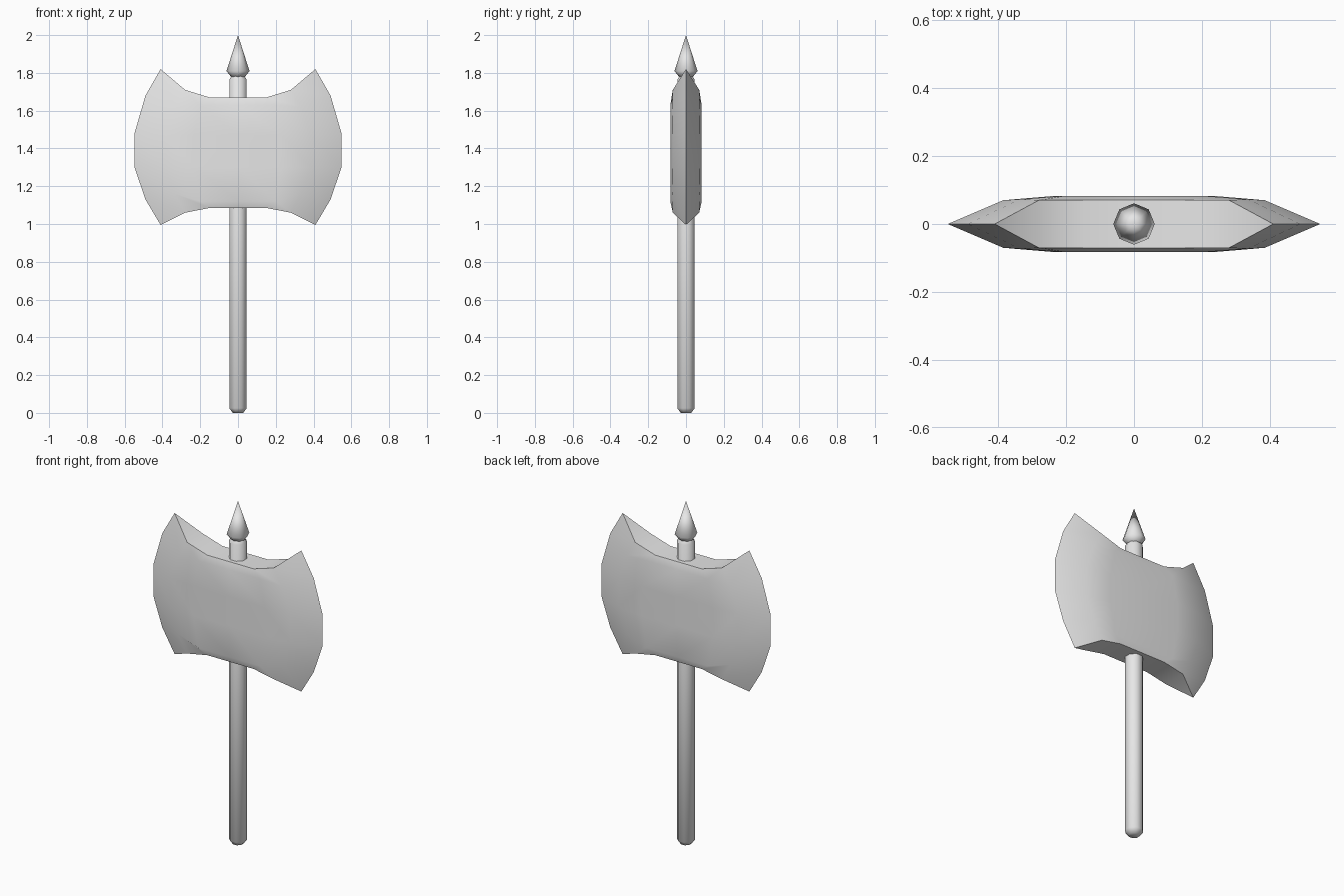
import bpy, bmesh, math

cube = bpy.data.objects.get("Cube")
if cube:
    bpy.data.objects.remove(cube, do_unlink=True)

steel = bpy.data.materials.new("plain_grey")
steel.use_nodes = True
steel.diffuse_color = (0.8, 0.8, 0.8, 1)
steel.node_tree.nodes["Principled BSDF"].inputs["Base Color"].default_value = (0.8, 0.8, 0.8, 1)


def finish(bm, name):
    """Turn a bmesh into a smooth-shaded object with sharp creases."""
    bmesh.ops.remove_doubles(bm, verts=bm.verts, dist=0.0005)
    bmesh.ops.recalc_face_normals(bm, faces=bm.faces)
    mesh = bpy.data.meshes.new(name)
    bm.to_mesh(mesh)
    bm.free()
    mesh.materials.append(steel)
    obj = bpy.data.objects.new(name, mesh)
    bpy.context.collection.objects.link(obj)
    bpy.ops.object.select_all(action='DESELECT')
    obj.select_set(True)
    bpy.context.view_layer.objects.active = obj
    bpy.ops.object.shade_smooth_by_angle(angle=math.radians(55))
    return obj


def lathe(name, profile, turn):
    """Eight-sided turned part from (radius, height) pairs."""
    bm = bmesh.new()
    rings = []
    for r, z in profile:
        angles = [turn + math.tau * i / 8 for i in range(8)]
        rings.append([bm.verts.new((r * math.cos(a), r * math.sin(a), z)) for a in angles])
    for low, high in zip(rings, rings[1:]):
        for i in range(8):
            j = (i + 1) % 8
            bm.faces.new((low[i], low[j], high[j], high[i]))
    bm.faces.new(rings[0])
    if profile[-1][0] > 0.001:
        bm.faces.new(rings[-1])
    return finish(bm, name)


# Shaft with chamfered ends, and the spike on top
lathe("handle", [(0.03, 0), (0.05, 0.025), (0.05, 1.765), (0.035, 1.785)], math.pi / 8)
lathe("top_spike", [(0.034, 1.775), (0.061, 1.81), (0, 2.0)], 0)

# Double blade: columns of (x, half thickness, z) from the middle to the cutting edge
rim = [(0.15, 0.07, 1.67), (0.20, 0.083, 1.63), (0.23, 0.083, 1.47),
       (0.23, 0.083, 1.30), (0.20, 0.083, 1.12), (0.15, 0.07, 1.085)]
cheek = [(0.28, 0.07, 1.71), (0.335, 0.073, 1.62), (0.385, 0.07, 1.47),
         (0.385, 0.07, 1.30), (0.335, 0.073, 1.16), (0.28, 0.07, 1.06)]
edge = [(0.41, 0, 1.82), (0.49, 0, 1.68), (0.548, 0, 1.48),
        (0.548, 0, 1.30), (0.49, 0, 1.13), (0.41, 0, 0.995)]
middle = [(0, y, z) for x, y, z in rim]
half = [rim, cheek, edge]
columns = [[(-x, y, z) for x, y, z in c] for c in reversed(half)] + [middle] + half

bm = bmesh.new()
sides = [[[bm.verts.new((x, s * y, z)) for x, y, z in c] for c in columns] for s in (-1, 1)]
for side in sides:
    for a, b in zip(side, side[1:]):
        for i in range(len(a) - 1):
            bm.faces.new((a[i], b[i], b[i + 1], a[i + 1]))
# Upper and lower walls joining both cheeks
front, back = sides
for k in range(len(columns) - 1):
    for row in (0, -1):
        bm.faces.new((front[k][row], front[k + 1][row], back[k + 1][row], back[k][row]))
finish(bm, "double_axe_head")
